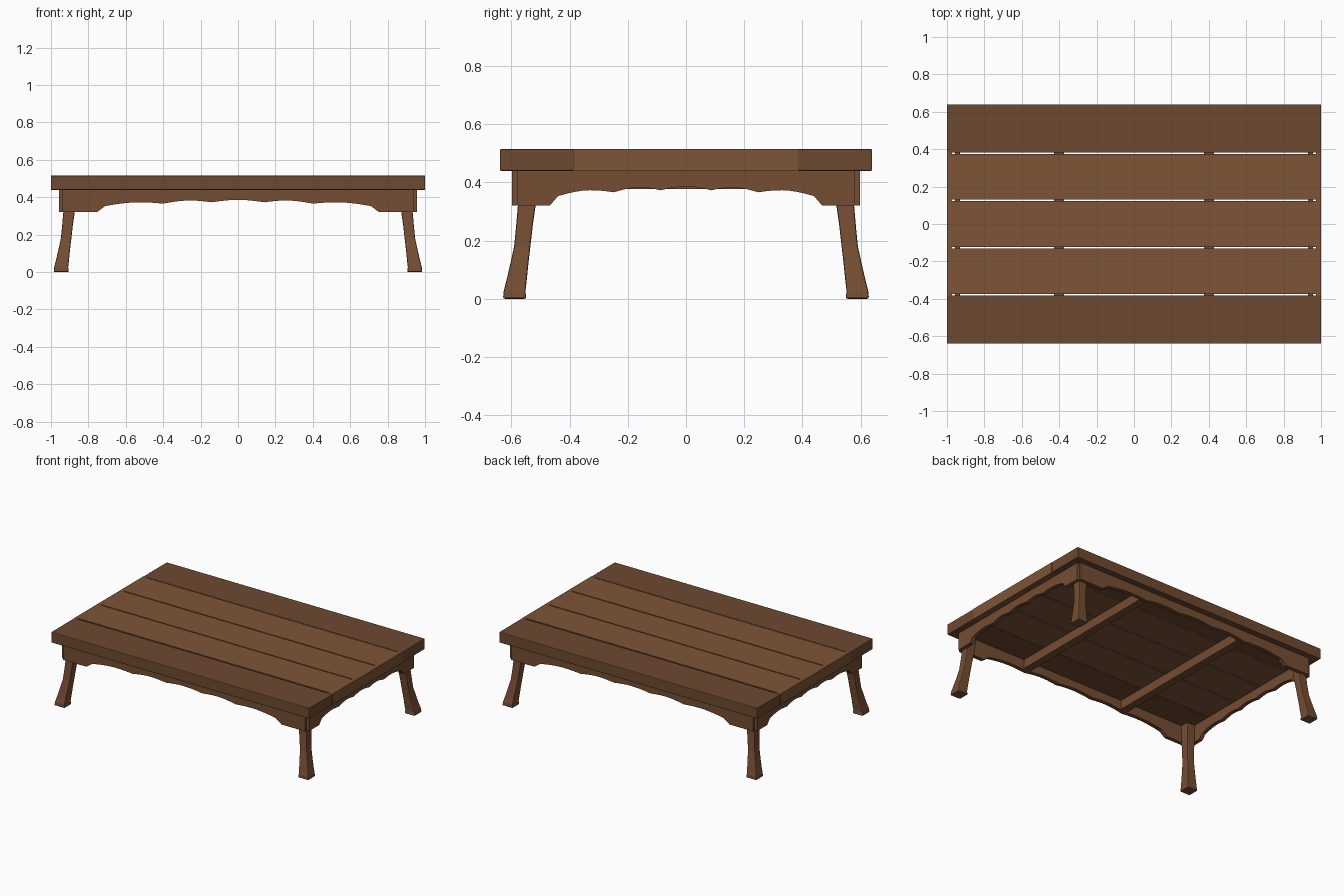
import bpy, bmesh, math

if "Cube" in bpy.data.objects:
    bpy.data.objects.remove(bpy.data.objects["Cube"])


def material(name, color):
    m = bpy.data.materials.new(name)
    m.diffuse_color = (*color, 1)
    m.use_nodes = True
    m.node_tree.nodes["Principled BSDF"].inputs["Base Color"].default_value = m.diffuse_color
    return m


light_wood = material("light_wood", (0.21, 0.09, 0.038))
dark_wood = material("dark_wood", (0.155, 0.067, 0.03))
mid_wood = material("mid_wood", (0.18, 0.075, 0.033))


def finish(name, bm, mat, bevel=0.0):
    bmesh.ops.recalc_face_normals(bm, faces=bm.faces)
    me = bpy.data.meshes.new(name)
    bm.to_mesh(me)
    bm.free()
    me.materials.append(mat)
    ob = bpy.data.objects.new(name, me)
    bpy.context.collection.objects.link(ob)
    if bevel:
        b = ob.modifiers.new("bevel", 'BEVEL')
        b.width = bevel
        b.segments = 2
        b.limit_method = 'ANGLE'
        b.angle_limit = math.radians(40)
    return ob


def box(name, x0, x1, y0, y1, z0, z1, mat, bevel=0.0):
    bm = bmesh.new()
    bmesh.ops.create_cube(bm, size=1)
    for v in bm.verts:
        v.co.x = x0 if v.co.x < 0 else x1
        v.co.y = y0 if v.co.y < 0 else y1
        v.co.z = z0 if v.co.z < 0 else z1
    return finish(name, bm, mat, bevel)


TOP, UNDER, GAP = 0.515, 0.44, 0.004

# Tabletop: two dark edge boards, three light planks and closing end strips
for s, n in ((-1, "front"), (1, "back")):
    y0, y1 = sorted((s * (0.378 + GAP), s * 0.64))
    box(n + "_edge_board", -1, 1, y0, y1, UNDER, TOP, dark_wood, 0.004)
for i in range(3):
    yc = (i - 1) * 0.252
    box(f"plank_{i + 1}", -0.973, 0.973, yc - 0.126 + GAP, yc + 0.126 - GAP,
        UNDER, TOP, light_wood)
for s, n in ((-1, "left"), (1, "right")):
    x0, x1 = sorted((s * 0.972, s * 1.0))
    box(n + "_end_strip", x0, x1, -0.384, 0.384, UNDER, TOP, light_wood)

# Cross battens under the planks
for s, n in ((-1, "left"), (1, "right")):
    box(n + "_batten", s * 0.4 - 0.027, s * 0.4 + 0.027, -0.58, 0.58,
        0.377, UNDER, mid_wood)


# Scalloped apron lower edge: arcs between cusps, then a sloped shoulder
def scallop_half(k):
    cusps = [(0.14, 0.373), (0.40, 0.366), (0.71, 0.353)]
    pts = [(0, 0.386), (0.05 * k, 0.384), (0.1 * k, 0.379)]
    for (a, za), (b, zb) in zip(cusps, cusps[1:]):
        for j in range(7):
            t = j / 7
            pts.append(((a + (b - a) * t) * k,
                        za + (zb - za) * t + 0.013 * math.sin(math.pi * t)))
    return pts + [(0.71 * k, 0.353), (0.755 * k, 0.32)]


def apron(name, half, k, place):
    right = scallop_half(k) + [(half, 0.32), (half, UNDER)]
    outline = right + [(-u, z) for u, z in reversed(right[1:])]
    bm = bmesh.new()
    f = bm.faces.new([bm.verts.new(place(u, 0, z)) for u, z in outline])
    r = bmesh.ops.extrude_face_region(bm, geom=[f])
    step = place(0, 1, 0) - place(0, 0, 0)
    bmesh.ops.translate(bm, vec=step * 0.027,
                        verts=[v for v in r["geom"] if isinstance(v, bmesh.types.BMVert)])
    return finish(name, bm, mid_wood)


from mathutils import Vector
for s, n in ((-1, "front"), (1, "back")):
    apron(n + "_apron", 0.938, 1.0, lambda u, d, z: Vector((u, s * (0.598 - d), z)))
for s, n in ((-1, "left"), (1, "right")):
    apron(n + "_apron", 0.581, 0.62, lambda u, d, z: Vector((s * (0.957 - d), u, z)))

# Splayed legs: square rings (height, inner x, outer x), y follows x
rings = [(0.0, 0.905, 0.985), (0.025, 0.908, 0.983), (0.06, 0.904, 0.974),
         (0.12, 0.898, 0.960), (0.18, 0.891, 0.947), (0.25, 0.883, 0.940),
         (0.32, 0.873, 0.934), (UNDER, 0.866, 0.932)]
for sx, nx in ((-1, "left"), (1, "right")):
    for sy, ny in ((-1, "front"), (1, "back")):
        bm = bmesh.new()
        loops = []
        for z, a, b in rings:
            c, d = a - 0.356, b - 0.356
            loops.append([bm.verts.new((sx * x, sy * y, z))
                          for x, y in ((a, c), (b, c), (b, d), (a, d))])
        for lo, hi in zip(loops, loops[1:]):
            for i in range(4):
                j = (i + 1) % 4
                bm.faces.new((lo[i], lo[j], hi[j], hi[i]))
        bm.faces.new(loops[0])
        bm.faces.new(loops[-1])
        finish(f"{ny}_{nx}_leg", bm, mid_wood, 0.006)
